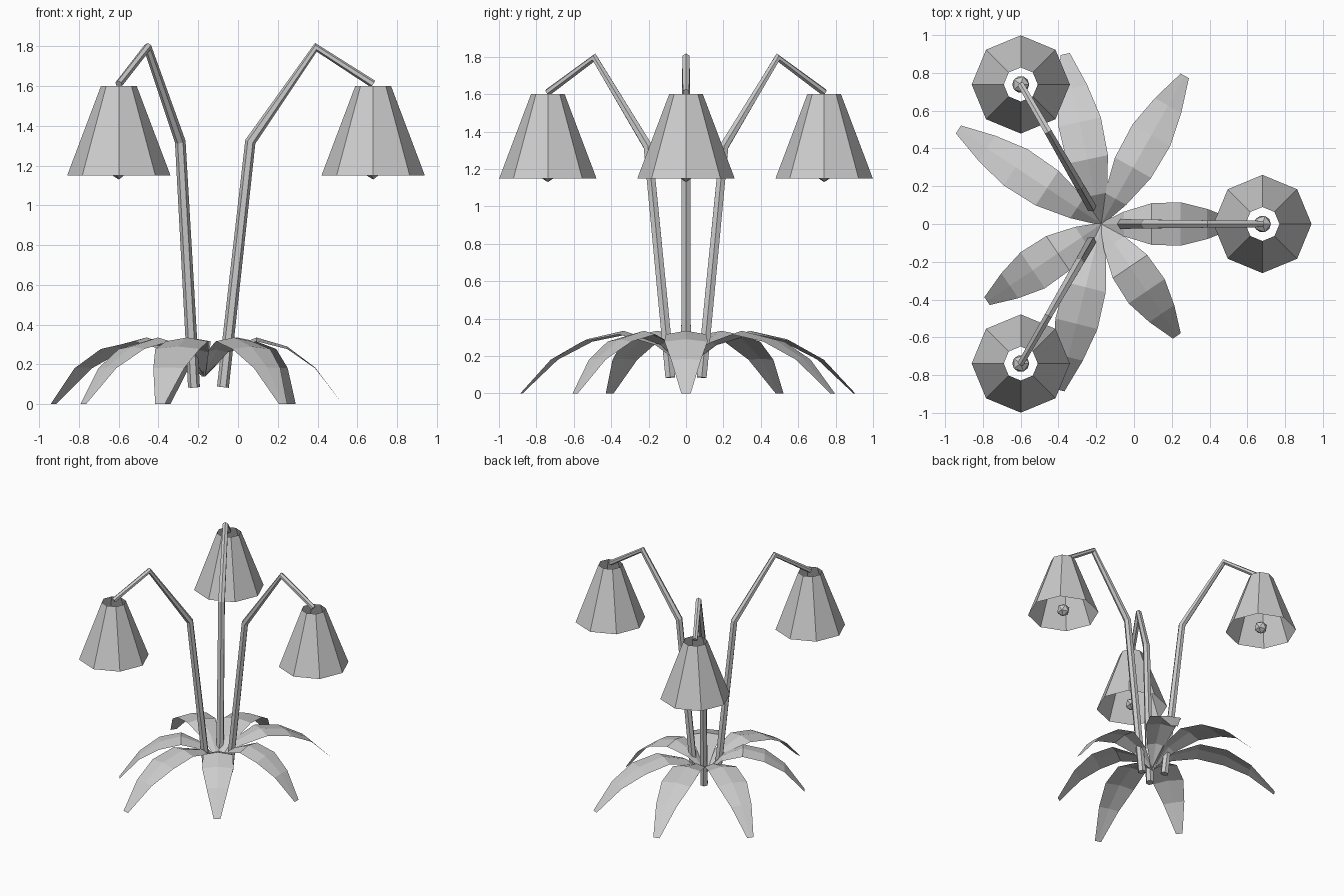
import bpy
import bmesh
from math import cos, sin, pi, radians
from mathutils import Vector, Matrix

cube = bpy.data.objects.get("Cube")
if cube:
    bpy.data.objects.remove(cube, do_unlink=True)

grey = bpy.data.materials.new("plain_grey")
grey.use_nodes = True
COLOUR = (0.6, 0.6, 0.6, 1)
grey.diffuse_color = COLOUR
grey.node_tree.nodes["Principled BSDF"].inputs["Base Color"].default_value = COLOUR

CENTRE = Vector((-0.173, 0, 0))
REACH = 0.853  # distance from plant centre to each lampshade


def finish(name, bm, location, angle=0.0):
    """Turn a bmesh into a flat shaded object."""
    mesh = bpy.data.meshes.new(name)
    bm.normal_update()
    bm.to_mesh(mesh)
    bm.free()
    mesh.materials.append(grey)
    obj = bpy.data.objects.new(name, mesh)
    obj.location = location
    obj.rotation_euler.z = angle
    bpy.context.scene.collection.objects.link(obj)
    return obj


def bridge(bm, rows, closed):
    """Join consecutive rows of vertices with quads."""
    for a, b in zip(rows, rows[1:]):
        n = len(a)
        for i in range(n if closed else n - 1):
            j = (i + 1) % n
            bm.faces.new((a[i], a[j], b[j], b[i]))


def stem(name, angle, sides=6, radius=0.03):
    """Bent tube that leans out, rises and droops, with mitred joints."""
    path = [Vector((r, 0, z)) for r, z in
            ((0.097, 0.085), (0.235, 1.32), (0.565, 1.795), (REACH, 1.61))]
    thickness = (1, 0.9, 0.75, 0.65)
    bm = bmesh.new()
    rows = []
    for i, p in enumerate(path):
        before = (p - path[max(i - 1, 0)]).normalized()
        after = (path[min(i + 1, len(path) - 1)] - p).normalized()
        tangent = (before + after).normalized()
        side = Vector((0, 1, 0))
        normal = side.cross(tangent)
        r = radius * thickness[i]
        rows.append([bm.verts.new(p + r * (normal * cos(a) + side * sin(a)))
                     for a in (2 * pi * k / sides for k in range(sides))])
    bridge(bm, rows, True)
    bm.faces.new(rows[0][::-1])
    bm.faces.new(rows[-1])
    finish(name, bm, CENTRE, angle)


def shade(name, location):
    """Eight sided lampshade, open at both ends."""
    bm = bmesh.new()
    bmesh.ops.create_cone(bm, segments=8, radius1=0.26, radius2=0.09, depth=0.45,
                          cap_ends=False, matrix=Matrix.Translation((0, 0, 1.375)))
    finish(name, bm, location)


def bulb(name, location):
    bm = bmesh.new()
    bmesh.ops.create_icosphere(bm, subdivisions=1, radius=0.05)
    finish(name, bm, location + Vector((0, 0, 1.18)))


def leaf(name, angle, length):
    """Arching leaf with a raised middle rib."""
    # fraction of length, rib height, half width
    profile = ((0, 0.14, 0.008), (0.17, 0.275, 0.065), (0.38, 0.335, 0.11),
               (0.6, 0.29, 0.115), (0.8, 0.185, 0.08), (1, 0.0, 0.025))
    bm = bmesh.new()
    rows = []
    for t, z, w in profile:
        drop = 0.28 * w * (1 - t)
        rows.append([bm.verts.new((t * length, s * w, z - drop * abs(s)))
                     for s in (1, 0, -1)])
    bridge(bm, rows, False)
    bmesh.ops.reverse_faces(bm, faces=[f for f in bm.faces if f.calc_center_median().z < -1])
    obj = finish(name, bm, CENTRE, angle)
    if obj.data.polygons[4].normal.z < 0:
        obj.data.flip_normals()


# Three lamps around the centre
for i in range(3):
    angle = i * 2 * pi / 3
    spot = CENTRE + REACH * Vector((cos(angle), sin(angle), 0))
    stem(f"stem_{i + 1}", angle)
    shade(f"lampshade_{i + 1}", spot)
    bulb(f"bulb_{i + 1}", spot)

# Seven leaves: direction in degrees and length
for i, (deg, length) in enumerate(((0, 0.7), (60.6, 0.9), (102, 0.92), (146.5, 0.907),
                                   (214, 0.73), (256, 0.907), (304, 0.715))):
    leaf(f"leaf_{i + 1}", radians(deg), length)
